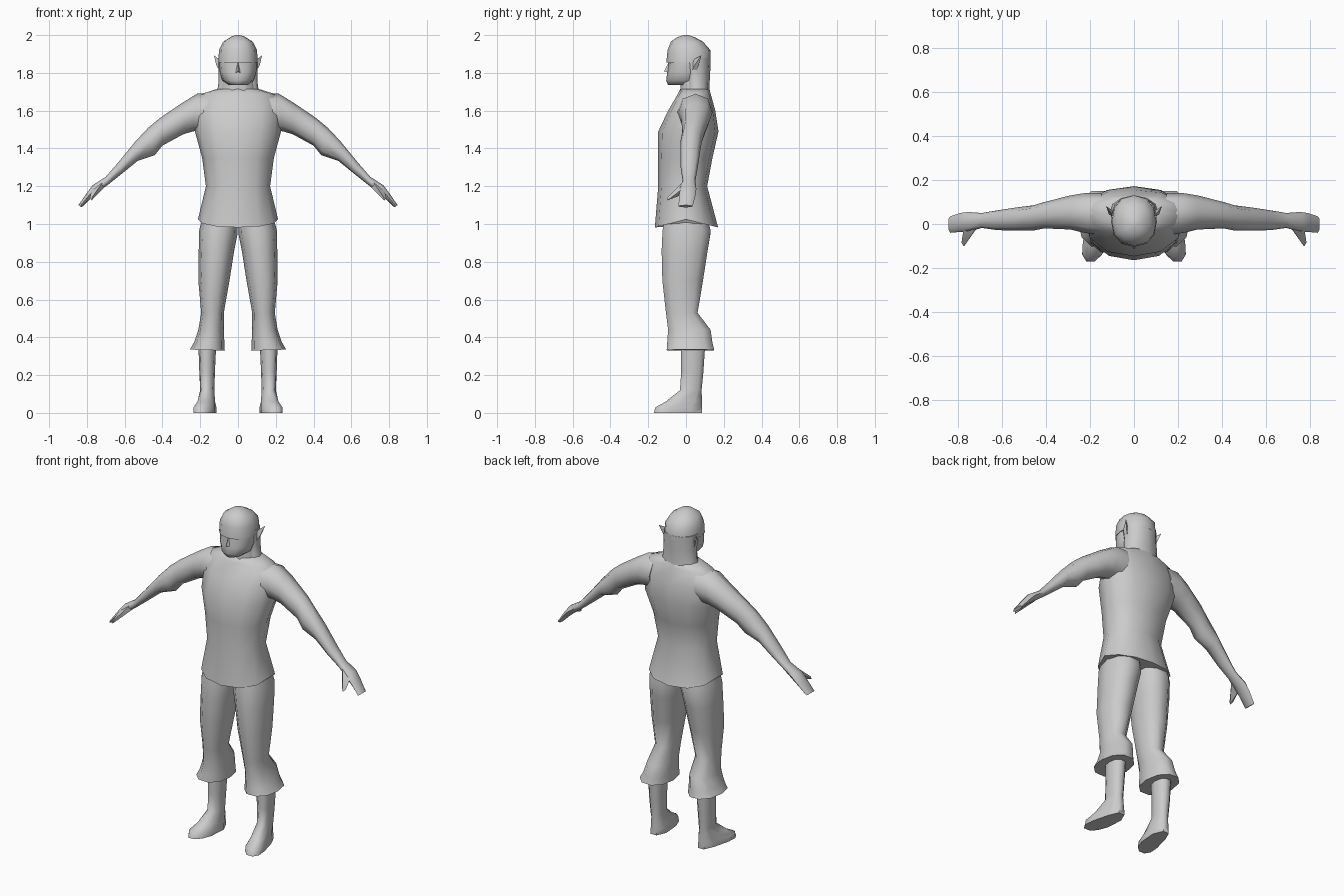
import bpy, bmesh, math
from mathutils import Vector

grey = bpy.data.materials.new("plain grey")
grey.diffuse_color = (0.6, 0.6, 0.6, 1)


def finish(name, bm, mirror=False, angle=65):
    bmesh.ops.recalc_face_normals(bm, faces=bm.faces)
    me = bpy.data.meshes.new(name)
    bm.to_mesh(me)
    bm.free()
    me.materials.append(grey)
    ob = bpy.data.objects.new(name, me)
    bpy.context.collection.objects.link(ob)
    bpy.ops.object.select_all(action='DESELECT')
    ob.select_set(True)
    bpy.context.view_layer.objects.active = ob
    bpy.ops.object.shade_smooth_by_angle(angle=math.radians(angle))
    if mirror:
        ob.modifiers.new("mirror", 'MIRROR')
    return ob


def loft(name, sections, n=10, mirror=False, power=0.9, sag=0, skew=0, angle=65):
    """Section: side point (xa, za), other side (xb, zb), front y, back y, widest y."""
    bm = bmesh.new()
    rings = []
    for i, (xa, za, xb, zb, yf, yb, ym) in enumerate(sections):
        a, b = Vector((xa, ym, za)), Vector((xb, ym, zb))
        mid, half = (a + b) / 2, (b - a) / 2
        ring = []
        for k in range(n):
            t = math.tau * k / n
            c, s = math.cos(t), math.sin(t)
            c = math.copysign(abs(c) ** power, c)
            s = math.copysign(abs(s) ** power, s)
            p = mid + half * c
            p.y = ym + s * ((yb - ym) if s > 0 else (ym - yf))
            if i == 0:
                p.z -= sag * abs(s)
            p.x -= skew * min(0, p.y)
            ring.append(bm.verts.new(p))
        rings.append(ring)
    for r, q in zip(rings, rings[1:]):
        for k in range(n):
            j = (k + 1) % n
            bm.faces.new((r[k], r[j], q[j], q[k]))
    bm.faces.new(rings[0])
    bm.faces.new(rings[-1])
    return finish(name, bm, mirror, angle)


def level(rows):
    """Centred level sections from (z, half width, front, back, widest y)."""
    return [(-w, z, w, z, f, b, m) for z, w, f, b, m in rows]


def solid(name, pts, mirror=False):
    bm = bmesh.new()
    for p in pts:
        bm.verts.new(p)
    bmesh.ops.convex_hull(bm, input=bm.verts)
    return finish(name, bm, mirror, 50)


# Tunic with flared hem, waist, chest and sloping shoulders
loft("tunic", level([
    (1.025, .212, -.165, .17, 0), (1.20, .17, -.147, .112, -.01),
    (1.35, .19, -.147, .14, 0), (1.49, .228, -.147, .172, .03),
    (1.60, .236, -.095, .155, .05), (1.685, .205, -.045, .132, .05),
    (1.715, .11, -.03, .122, .05)]), n=12, sag=.043)

# Arms tapering from shoulder to wrist, then the flat hand
loft("arms", [
    (.14, 1.69, .16, 1.50, -.05, .14, .05), (.215, 1.69, .24, 1.49, -.04, .14, .05),
    (.29, 1.645, .29, 1.475, -.025, .13, .05), (.415, 1.56, .40, 1.415, -.02, .10, .04),
    (.475, 1.51, .44, 1.365, -.03, .085, .03), (.545, 1.435, .53, 1.335, -.03, .075, .02),
    (.635, 1.325, .61, 1.27, -.028, .062, .015), (.70, 1.25, .685, 1.21, -.018, .05, .015),
    (.77, 1.205, .745, 1.165, -.035, .055, .01), (.80, 1.165, .78, 1.135, -.036, .05, .005),
    (.845, 1.10, .828, 1.088, -.04, .035, 0)], n=8, mirror=True)
solid("thumbs", [
    (.715, -.015, 1.225), (.705, -.005, 1.195), (.775, -.02, 1.185), (.76, -.02, 1.155),
    (.785, -.085, 1.135), (.775, -.10, 1.125), (.772, -.10, 1.14)], True)

# Trousers: thigh, knee, gathered calf and flared cuff
loft("trouser_legs", [
    (.07, .33, .255, .335, -.108, .155, .02), (.072, .37, .232, .375, -.105, .145, .02),
    (.075, .44, .21, .44, -.10, .135, .02), (.075, .53, .195, .53, -.11, .065, -.02),
    (.045, .70, .21, .70, -.13, .095, -.02), (.02, .86, .208, .86, -.135, .12, 0),
    (.002, .95, .205, .97, -.13, .137, 0), (.002, 1.06, .18, 1.06, -.115, .11, 0)],
    n=10, mirror=True)

# Bare shins running into outward-turned feet
loft("shins_and_feet", [
    (.105, 0, .215, 0, -.175, .092, -.08), (.105, .03, .215, .03, -.165, .092, -.08),
    (.115, .06, .205, .06, -.11, .09, -.03), (.125, .12, .20, .12, -.035, .085, .03),
    (.122, .22, .205, .22, -.028, .095, .035), (.115, .37, .21, .37, -.03, .105, .04)],
    n=10, mirror=True, skew=.22)

# Face, chin and jaw
loft("face", level([
    (1.735, .05, -.095, .06, 0), (1.76, .083, -.105, .07, 0),
    (1.80, .096, -.10, .08, 0), (1.85, .10, -.092, .09, 0),
    (1.90, .098, -.09, .09, 0)]), n=12)
solid("nose", [
    (0, -.088, 1.865), (-.02, -.085, 1.80), (.02, -.085, 1.80), (0, -.116, 1.808)])
loft("neck", level([(1.66, .10, -.035, .11, .04), (1.77, .085, -.03, .11, .04)]))

# Hair: cap over the crown, then a long fall down the nape
loft("hair_cap", level([
    (1.855, .104, -.104, .131, .01), (1.92, .101, -.098, .13, .01),
    (1.965, .078, -.08, .09, 0), (1.99, .04, -.045, .045, 0),
    (2.0, .012, -.012, .012, 0)]), n=12)
loft("hair_back", level([
    (1.68, .122, 0, .128, .05), (1.73, .105, -.005, .124, .05),
    (1.80, .102, .01, .128, .04), (1.88, .103, -.03, .131, .03)]), n=12)

# Pointed ears
solid("ears", [
    (.09, .03, 1.865), (.09, .055, 1.80), (.10, .035, 1.815), (.115, .045, 1.84),
    (.108, .065, 1.835), (.127, .082, 1.893), (.095, .06, 1.86)], True)
